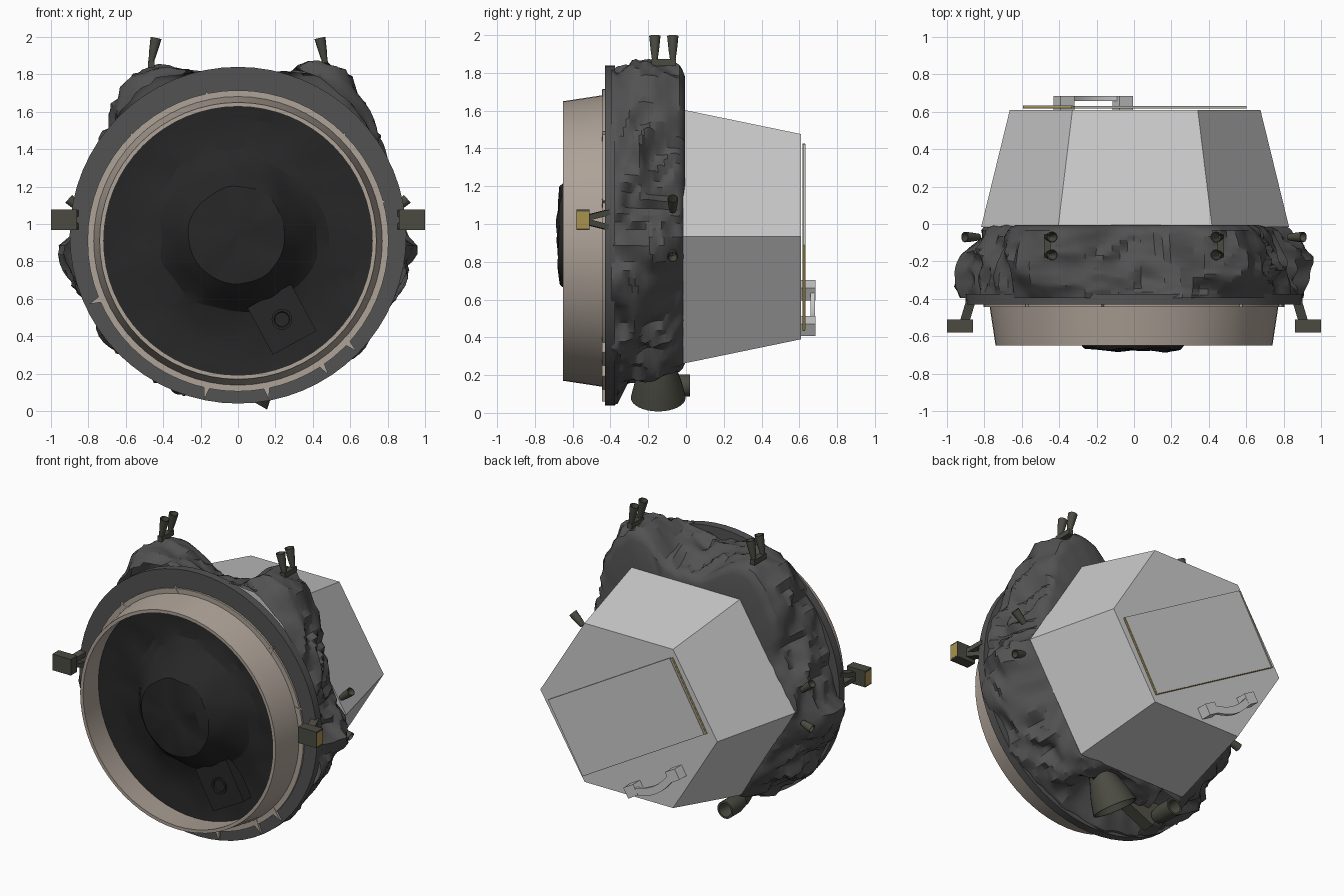
import bpy, bmesh
from math import sin, cos, pi, radians, exp, degrees
from mathutils import Vector, Matrix, noise

if "Cube" in bpy.data.objects:
    bpy.data.objects.remove(bpy.data.objects["Cube"])


def material(name, r, g, b):
    m = bpy.data.materials.new(name)
    m.diffuse_color = (r, g, b, 1)
    m.use_nodes = True
    m.node_tree.nodes["Principled BSDF"].inputs["Base Color"].default_value = m.diffuse_color
    return m


FOIL = material("dark_foil", .085, .085, .085)
BLACK = material("black_blanket", .02, .02, .02)
TAN = material("tan_metal", .42, .36, .31)
OLIVE = material("thruster_metal", .07, .07, .055)
GOLD = material("gold_edge", .40, .29, .07)


def finish(name, bm, mat=None, smooth=None):
    bmesh.ops.recalc_face_normals(bm, faces=bm.faces[:])
    me = bpy.data.meshes.new(name)
    bm.to_mesh(me)
    bm.free()
    ob = bpy.data.objects.new(name, me)
    bpy.context.collection.objects.link(ob)
    if mat:
        me.materials.append(mat)
    if smooth:
        bpy.ops.object.select_all(action='DESELECT')
        ob.select_set(True)
        bpy.context.view_layer.objects.active = ob
        bpy.ops.object.shade_smooth_by_angle(angle=radians(smooth))
    return ob


def skin(bm, rings, closed=False):
    """Bridge a list of equal vertex rings with quads."""
    pairs = list(zip(rings, rings[1:]))
    if closed:
        pairs.append((rings[-1], rings[0]))
    for a, b in pairs:
        for i in range(len(a)):
            j = (i + 1) % len(a)
            bm.faces.new((a[i], a[j], b[j], b[i]))


def lathe(name, profile, origin, axis, mat, seg=64, closed=False, smooth=30):
    """Revolve (radius, distance along axis) points."""
    bm = bmesh.new()
    rot = Vector(axis).to_track_quat('Z', 'Y')
    rings = [[bm.verts.new(Vector(origin) + rot @ Vector((r * cos(2 * pi * i / seg), r * sin(2 * pi * i / seg), t)))
              for i in range(seg)] for r, t in profile]
    skin(bm, rings, closed)
    if not closed:
        bm.faces.new(rings[0])
        bm.faces.new(rings[-1])
    return finish(name, bm, mat, smooth)


def box(name, centre, size, mat=None, turn=0):
    bm = bmesh.new()
    bmesh.ops.create_cube(bm, size=1, matrix=Matrix.Translation(centre) @ Matrix.Rotation(turn, 4, 'Y')
                          @ Matrix.Diagonal((*size, 1)))
    return finish(name, bm, mat)


def beam(name, p, q, w, h, mat):
    p, q = Vector(p), Vector(q)
    bm = bmesh.new()
    rot = (q - p).to_track_quat('Z', 'Y').to_matrix().to_4x4()
    bmesh.ops.create_cube(bm, size=1, matrix=Matrix.Translation((p + q) / 2) @ rot
                          @ Matrix.Diagonal((w, h, (q - p).length, 1)))
    return finish(name, bm, mat)


def nozzle(name, base, tip, r0, r1):
    """Open hollow cone flaring from base to tip."""
    d = Vector(tip) - Vector(base)
    n = d.length
    lathe(name, [(r0, 0), (r0 * .5 + r1 * .55, n * .5), (r1, n), (r1 * .85, n), (r0 * .6, n * .3)],
          base, d, OLIVE, 20)


CZ = .91
BACK = (0, 1, 0)

# front docking ring, flange and seals
lathe("docking_ring", [(.775, -.42), (.74, -.65), (.718, -.65), (.735, -.42)], (0, 0, CZ), BACK, TAN, closed=True)
lathe("ring_base_lip", [(.805, -.425), (.805, -.443), (.73, -.443), (.73, -.425)], (0, 0, CZ), BACK, TAN, closed=True)
lathe("flange", [(.90, -.375), (.90, -.43), (.72, -.43), (.72, -.375)], (0, 0, .94), BACK, FOIL, closed=True)

# radial gussets between ring and flange
for a in (15, 45, 102, 135, 203, 258, 281, 304, 317):
    reach = .865 if a > 200 else .82
    bm = bmesh.new()
    rings = []
    for y in (-.428, -.445):
        rings.append([bm.verts.new((r * cos(radians(a + o)), y, CZ + r * sin(radians(a + o))))
                      for r, o in ((.77, -1.8), (reach, 0), (.77, 1.8))])
    skin(bm, rings)
    bm.faces.new(rings[0])
    bm.faces.new(rings[1])
    finish("ring_gusset", bm, TAN)

# crumpled black blanket inside the ring with its raised centre
bm = bmesh.new()
rings = []
for r, y in ((.733, -.465), (.65, -.455), (.57, -.455), (.49, -.465), (.42, -.49), (.365, -.54),
             (.32, -.60), (.285, -.64), (.26, -.668), (.18, -.676), (.09, -.674), (.01, -.674)):
    ring = []
    for i in range(64):
        a = 2 * pi * i / 64
        p = Vector((r * cos(a), 0, r * sin(a)))
        k = 0 if r > .7 else .02 * noise.noise(p * 7)
        if .2 < r < .6:
            p *= 1 + .08 * noise.noise(p * 6)
        ring.append(bm.verts.new((p.x, y + k, p.z + CZ + (.03 if r < .45 else 0))))
    rings.append(ring)
skin(bm, rings)
bm.faces.new(rings[-1])
finish("front_blanket", bm, BLACK, 18)

# sensor box on the blanket
box("sensor_box", (.235, -.48, .49), (.265, .11, .285), BLACK, radians(-28.5))
lathe("sensor_lens", [(.055, 0), (.055, .012), (.042, .012), (.038, .004)], (.235, -.534, .49), (0, -1, 0), BLACK, 24)

# crumpled foil body: hexagon blending to a circle, raised shoulders, hollow underneath
N, ROWS = 132, 22


def foil_radius(a, s):
    hexr = .82 * cos(pi / 6) / cos(a % (pi / 3) - pi / 6)
    r = .87 * (1 - s) + (hexr + .01) * s + .03 * sin(pi * s)
    side = abs(degrees(a if a < pi else a - 2 * pi))
    side = min(side, 180 - side)
    if a > pi:
        r += .065 * exp(-((side - 8) / 17) ** 2) * sin(pi * min(1, .25 + s * .75))
        dip = exp(-((side - 90) / 24) ** 2) * max(0, min(1, (s - .08) / .25))
        r += (.665 - r) * dip
    else:
        w = 25 if side < 63 else 11
        g = exp(-((side - 63) / w) ** 2)
        r += (1.02 - r) * g * (.55 + .45 * min(1, s * 3)) * (1 - .08 * max(0, s - .8) * 5)
    return r


bm = bmesh.new()
rings = []
for j in range(ROWS + 4):
    s = min(j / ROWS, 1)
    y = -.395 + .36 * s
    shrink = 1
    if j > ROWS:
        y, shrink = ((-.018, .975), (-.006, .94), (-.004, .6))[j - ROWS - 1]
    ring = []
    for i in range(N):
        a = 2 * pi * i / N
        r = foil_radius(a, s)
        p = Vector((cos(a), y, sin(a)))
        q = p + .10 * noise.noise_vector(p * 4)
        amp = .3 + .7 * sin(pi * min(1, .1 + s * .75))
        r += amp * (.07 * noise.noise(q * 4) - .10 * abs(noise.noise(q * 6.3)) + .028)
        slide = .02 * noise.noise(q * 6 + Vector((5, 1, 2))) * sin(pi * s)
        ring.append(bm.verts.new((r * shrink * p.x, y + slide, .93 + r * shrink * p.z)))
    rings.append(ring)
skin(bm, rings)
bm.faces.new(rings[-1])
finish("foil_body", bm, FOIL, 28)

# hexagonal rear housing
bm = bmesh.new()
rings = [[bm.verts.new((.006 + r * cos(k * pi / 3), y, .933 + h * sin(k * pi / 3) / sin(pi / 3)))
          for k in range(6)] for r, h, y in ((.823, .672, -.015), (.67, .543, .61))]
skin(bm, rings)
for ring in rings:
    bm.faces.new(ring)
finish("rear_housing", bm)

# slanted rear panel with gold edge
tilt = radians(30)
box("rear_panel_edge", (.004, .623, .93), (1.08, .012, .52), GOLD, tilt)
box("rear_panel_face", (.012, .626, .93), (1.062, .012, .521), None, tilt)
box("rear_panel_strip", (.004 - .535 * cos(tilt), .627, .93 + .535 * sin(tilt)), (.008, .012, .52), None, tilt)

# curved grab handle
A, B = Vector((-.06, .67, .46)), Vector((-.375, .67, .65))
for p in (A, B):
    box("handle_foot", (p.x, .645, p.z), (.085, .08, .075), None, tilt)
bow = Vector((-.5, 0, -.87))
bm = bmesh.new()
rings = []
for k in range(9):
    c = A.lerp(B, k / 8) + bow * .045 * sin(pi * k / 8)
    rings.append([bm.verts.new(c + bow * u + Vector((0, v, 0)))
                  for u, v in ((-.025, -.012), (.025, -.012), (.025, .014), (-.025, .014))])
skin(bm, rings)
bm.faces.new(rings[0])
bm.faces.new(rings[-1])
finish("handle_bar", bm, None, 30)

# mirrored brackets and thrusters
for s in (-1, 1):
    box("side_bracket", (s * .93, -.545, 1.022), (.14, .07, .11), OLIVE)
    box("side_bracket_plate", (s * .999, -.545, 1.022), (.004, .062, .09), GOLD)
    for dz in (-.04, .04):
        beam("side_bracket_strut", (s * .905, -.52, 1.022 + dz * .3), (s * .872, -.41, 1.022 + dz), .05, .03, OLIVE)
    box("top_thruster_mount", (s * .465, -.118, 1.855), (.035, .13, .035), OLIVE)
    for y in (-.165, -.07):
        nozzle("top_thruster", (s * .468, y, 1.85), (s * .438, y, 1.995), .012, .03)
    nozzle("side_thruster_upper", (s * .83, -.07, 1.07), (s * .905, -.07, 1.135), .018, .028)
    nozzle("side_thruster_lower", (s * .83, -.07, .85), (s * .905, -.07, .825), .018, .028)

# main engine bell and the small rear-facing engine underneath
lathe("main_engine", [(.055, -.05), (.06, 0), (.095, .09), (.125, .18), (.145, .27), (.135, .27), (.085, .12), (.04, .03)],
      (.165, -.147, .314), (-.5, 0, -.866), OLIVE, 32)
lathe("small_engine", [(.045, 0), (.058, .06), (.058, .17), (.045, .17), (.035, .05)],
      (-.31, -.15, .145), BACK, OLIVE, 24)
beam("engine_mount", (-.33, -.20, .15), (-.16, -.22, .25), .09, .16, OLIVE)
